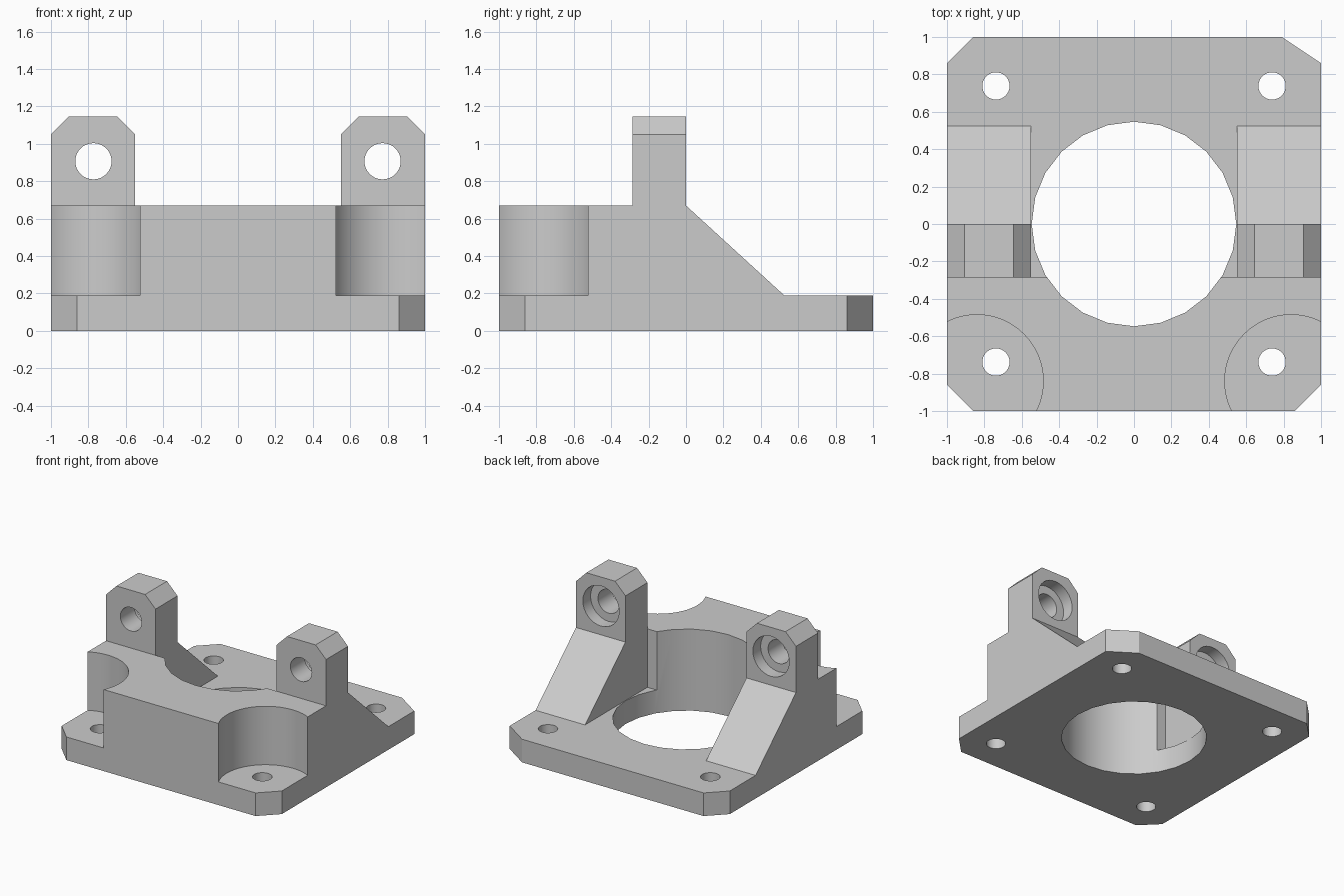
import bpy
import bmesh
import math
from mathutils import Vector

if "Cube" in bpy.data.objects:
    bpy.data.objects.remove(bpy.data.objects["Cube"], do_unlink=True)

PLATE, BLOCK, TOP = 0.19, 0.67, 1.145   # main heights
LUG_FRONT, LUG_IN = -0.285, 0.55        # lug front face and inner side

grey = bpy.data.materials.new("plain grey")
grey.use_nodes = True
colour = (0.6, 0.6, 0.6, 1)
grey.diffuse_color = colour
grey.node_tree.nodes["Principled BSDF"].inputs["Base Color"].default_value = colour


def prism(name, points, axis, lo, hi):
    """Extrude a 2D outline along an axis; the outline uses the other two axes in order."""
    bm = bmesh.new()
    verts = []
    for p in points:
        co = list(p)
        co.insert(axis, lo)
        verts.append(bm.verts.new(co))
    face = bm.faces.new(verts)
    out = bmesh.ops.extrude_face_region(bm, geom=[face])
    shift = Vector((0, 0, 0))
    shift[axis] = hi - lo
    bmesh.ops.translate(bm, vec=shift, verts=[v for v in out["geom"] if isinstance(v, bmesh.types.BMVert)])
    bmesh.ops.recalc_face_normals(bm, faces=bm.faces)
    mesh = bpy.data.meshes.new(name)
    bm.to_mesh(mesh)
    bm.free()
    mesh.materials.append(grey)
    obj = bpy.data.objects.new(name, mesh)
    bpy.context.collection.objects.link(obj)
    return obj


def circle(cx, cy, r, n):
    return [(cx + r * math.cos(math.tau * i / n), cy + r * math.sin(math.tau * i / n)) for i in range(n)]


# Stock: the side outline (y, z) run across the full width
side = [(-1, 0), (1, 0), (1, PLATE), (0.525, PLATE), (0, BLOCK), (0, TOP),
        (LUG_FRONT, TOP), (LUG_FRONT, BLOCK), (-1, BLOCK)]
bracket = prism("mounting_bracket", side, 0, -1, 1)


def cut(points, axis, lo, hi):
    cutter = prism("cutter", points, axis, lo, hi)
    cutter.hide_render = True
    mod = bracket.modifiers.new("cut", "BOOLEAN")
    mod.operation, mod.solver, mod.object = "DIFFERENCE", "EXACT", cutter
    bpy.context.view_layer.objects.active = bracket
    bpy.ops.object.modifier_apply(modifier=mod.name)
    bpy.data.objects.remove(cutter, do_unlink=True)


# Open space between the two arms, then the round bore
cut([(-LUG_IN, LUG_FRONT), (LUG_IN, LUG_FRONT), (LUG_IN, 0.525), (-LUG_IN, 0.525)], 2, PLATE, 2)
cut(circle(0, 0, 0.547, 24), 2, -1, 2)

for sx in (-1, 1):
    # Round screw pockets in the front corners
    cut(circle(sx * 0.84, -0.84, 0.355, 64), 2, PLATE, 2)
    # Bevelled lug tops
    for edge, inward in ((1, -1), (LUG_IN, 1)):
        cut([(sx * (edge - inward * 0.1), 1.05 - 0.1), (sx * (edge + inward * 0.195), TOP + 0.1),
             (sx * (edge - inward * 0.1), TOP + 0.1)], 1, -0.5, 0.2)
    # Lug hole with a counterbore at the back
    cut(circle(sx * 0.773, 0.907, 0.097, 32), 1, -0.5, 0.2)
    cut(circle(sx * 0.773, 0.907, 0.165, 32), 1, -0.1, 0.2)
    for sy in (-1, 1):
        # Plate screw holes and clipped corners
        cut(circle(sx * 0.738, sy * 0.738, 0.073, 32), 2, -1, 2)
        wide = 0.21 if sx > 0 and sy > 0 else 0.14
        cut([(sx * (1 - 2 * wide), sy * 1.14), (sx * 1.0 + sx * wide, sy * 0.72),
             (sx * (1 + wide), sy * 1.14)], 2, -1, 2)

# Smooth round walls, crisp edges
bpy.ops.object.select_all(action="DESELECT")
bracket.select_set(True)
bpy.context.view_layer.objects.active = bracket
bpy.ops.object.shade_smooth_by_angle(angle=math.radians(30))
